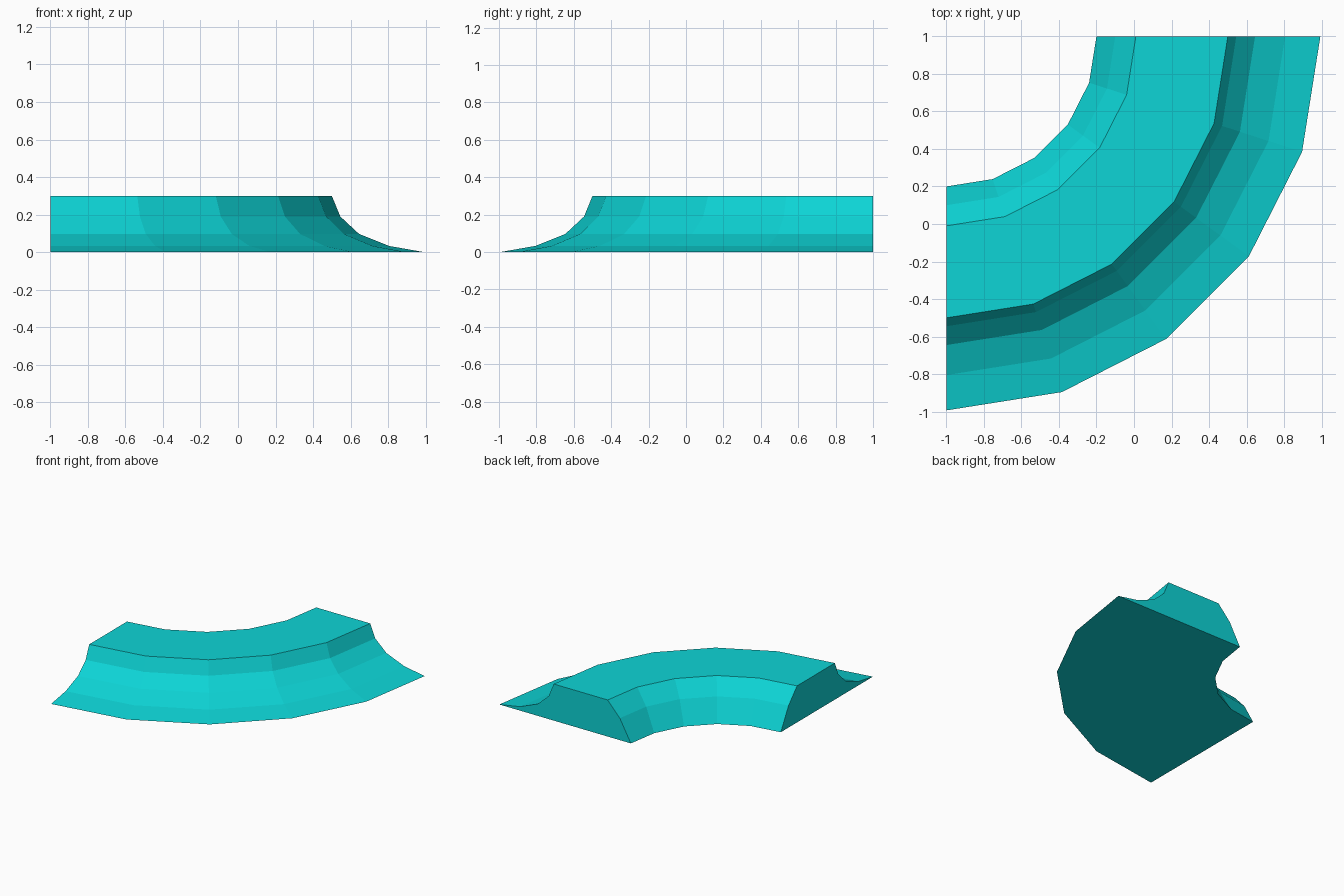
import bpy, bmesh
from math import sin, cos, pi

cube = bpy.data.objects.get("Cube")
if cube:
    bpy.data.objects.remove(cube)

turquoise = bpy.data.materials.new("turquoise")
turquoise.use_nodes = True
colour = (0.004, 0.66, 0.67, 1)
turquoise.diffuse_color = colour
turquoise.node_tree.nodes["Principled BSDF"].inputs["Base Color"].default_value = colour

# Cross-section as (radius, height), from the inner foot over the top to the outer toe
profile = [(0.8, 0), (0.9, 0.18), (1.01, 0.3), (1.5, 0.3),
           (1.545, 0.19), (1.645, 0.097), (1.805, 0.033), (1.993, 0)]
steps = 5

# Sweep the section through a quarter turn about the back left corner
bm = bmesh.new()
rings = []
for i in range(steps + 1):
    a = pi / 2 * i / steps
    rings.append([bm.verts.new((r * sin(a) - 1, 1 - r * cos(a), z)) for r, z in profile])
for a, b in zip(rings, rings[1:]):
    for j in range(len(profile)):
        k = (j + 1) % len(profile)
        bm.faces.new((a[j], b[j], b[k], a[k]))

# Flat end caps
bm.faces.new(rings[0])
bm.faces.new(rings[-1][::-1])
bmesh.ops.recalc_face_normals(bm, faces=bm.faces[:])

mesh = bpy.data.meshes.new("curved_bank")
bm.to_mesh(mesh)
bm.free()
mesh.materials.append(turquoise)
bank = bpy.data.objects.new("curved_bank", mesh)
bpy.context.collection.objects.link(bank)
